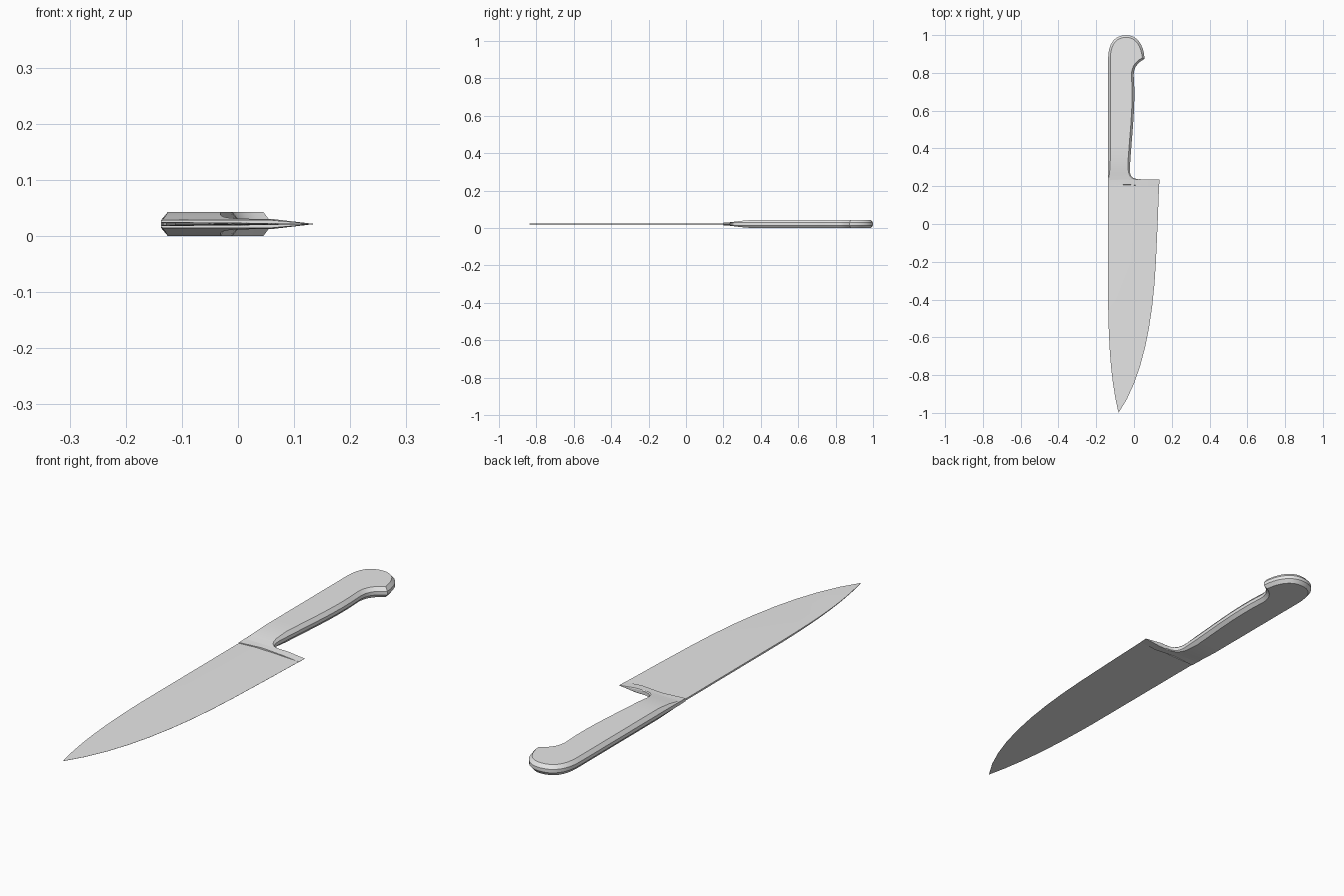
import bpy
import bmesh
import math
from mathutils import Vector
from mathutils.geometry import interpolate_bezier

MID = 0.0215        # height of the middle plane
SPINE = -0.137      # x of the straight back
WALL = 0.007        # half height of the handle's side wall
CHAMFER = 0.012

cube = bpy.data.objects.get("Cube")
if cube:
    bpy.data.objects.remove(cube)

steel = bpy.data.materials.new("light grey")
steel.use_nodes = True
GREY = (0.8, 0.8, 0.8, 1)
steel.diffuse_color = GREY
steel.node_tree.nodes["Principled BSDF"].inputs["Base Color"].default_value = GREY


def bezier(a, b, c, d, steps):
    points = [Vector((*p, 0)) for p in (a, b, c, d)]
    return [p.to_2d() for p in interpolate_bezier(*points, steps)]


def loft(name, rings):
    """Skin a row of closed rings and cap both ends."""
    bm = bmesh.new()
    rows = [[bm.verts.new(p) for p in ring] for ring in rings]
    for a, b in zip(rows, rows[1:]):
        for i in range(len(a)):
            j = (i + 1) % len(a)
            bm.faces.new((a[i], a[j], b[j], b[i]))
    bm.faces.new(rows[0])
    bm.faces.new(rows[-1])
    bmesh.ops.remove_doubles(bm, verts=bm.verts, dist=0.0002)
    bmesh.ops.recalc_face_normals(bm, faces=bm.faces)
    mesh = bpy.data.meshes.new(name)
    bm.to_mesh(mesh)
    bm.free()
    mesh.materials.append(steel)
    obj = bpy.data.objects.new(name, mesh)
    bpy.context.collection.objects.link(obj)
    bpy.ops.object.select_all(action='DESELECT')
    obj.select_set(True)
    bpy.context.view_layer.objects.active = obj
    bpy.ops.object.shade_smooth_by_angle(angle=math.radians(25))


def inward(points, i, side):
    """Normal of an outline at point i, turned into the shape."""
    t = (points[min(i + 1, len(points) - 1)] - points[max(i - 1, 0)]).normalized()
    return Vector((t.y, -t.x)) * side


def smooth(y, start, end):
    t = max(0, min(1, (y - start) / (end - start)))
    return t * t * (3 - 2 * t)


# Handle outline: heel, finger notch, grip, hook and rounded pommel
heel = [Vector((0.133, 0.2)), Vector((0.135, 0.235))]
notch = bezier((0.03, 0.237), (-0.01, 0.24), (-0.022, 0.25), (-0.022, 0.29), 6)
grip = bezier((-0.022, 0.29), (-0.015, 0.45), (0.012, 0.62), (-0.002, 0.79), 9)
hook = bezier((-0.002, 0.79), (0, 0.83), (0.015, 0.85), (0.056, 0.875), 6)
pommel = bezier((0.056, 0.875), (0.052, 0.95), (0.015, 1), (-0.04, 1), 9)
right = heel + notch + grip[1:] + hook[1:] + pommel[1:]
back_arc = bezier((SPINE, 0.875), (SPINE, 0.96), (-0.1, 1), (-0.04, 1), 9)
left = [Vector((SPINE, p.y)) for p in right[:-8]] + back_arc[1:]

rings = []
last = len(right) - 1
for i, (l, r) in enumerate(zip(left, right)):
    half = 0.007 + 0.0145 * smooth(r.y, 0.2, 0.35)
    wall = min(WALL, half - 0.0015)
    grow = 0.3 + 0.7 * smooth(r.y, 0.22, 0.33)
    edge = 0.0003 if i < 2 else wall
    l_in = l + inward(left, i, 1) * CHAMFER * grow
    if i < 2:
        r_in = r - Vector((0.075, 0))
    else:
        r_in = r + inward(right, i, -1) * CHAMFER * grow
    if i == last:
        l_in = r_in = l - Vector((0, CHAMFER))
    centre = (l_in + r_in) / 2
    if i == 0:
        centre.y += 0.01
    upper = [(l, wall), (l_in, half), (centre, half), (r_in, half), (r, edge)]
    rings.append([(p.x, p.y, MID + z) for p, z in upper]
                 + [(p.x, p.y, MID - z) for p, z in reversed(upper)])
loft("handle", rings)

# Blade: flat spine tapering to a sharp cutting edge
edge = [Vector((0.133, 0.212)), Vector((0.125, 0))]
edge += bezier((0.116, -0.2), (0.1, -0.52), (0.045, -0.82), (-0.082, -1), 9)
back = [Vector((SPINE, p.y)) for p in edge[:3]]
back += bezier((SPINE, -0.42), (-0.134, -0.62), (-0.126, -0.82), (-0.082, -1), 8)
rings = []
for l, r in zip(back, edge):
    thick = 0.0035 - 0.0025 * smooth(-r.y, 0.3, 1)
    middle = l.lerp(r, 0.5)
    upper = [(l, thick), (middle, thick * 0.75), (r, 0.0003)]
    rings.append([(p.x, p.y, MID + z) for p, z in upper]
                 + [(p.x, p.y, MID - z) for p, z in reversed(upper)])
loft("blade", rings)
